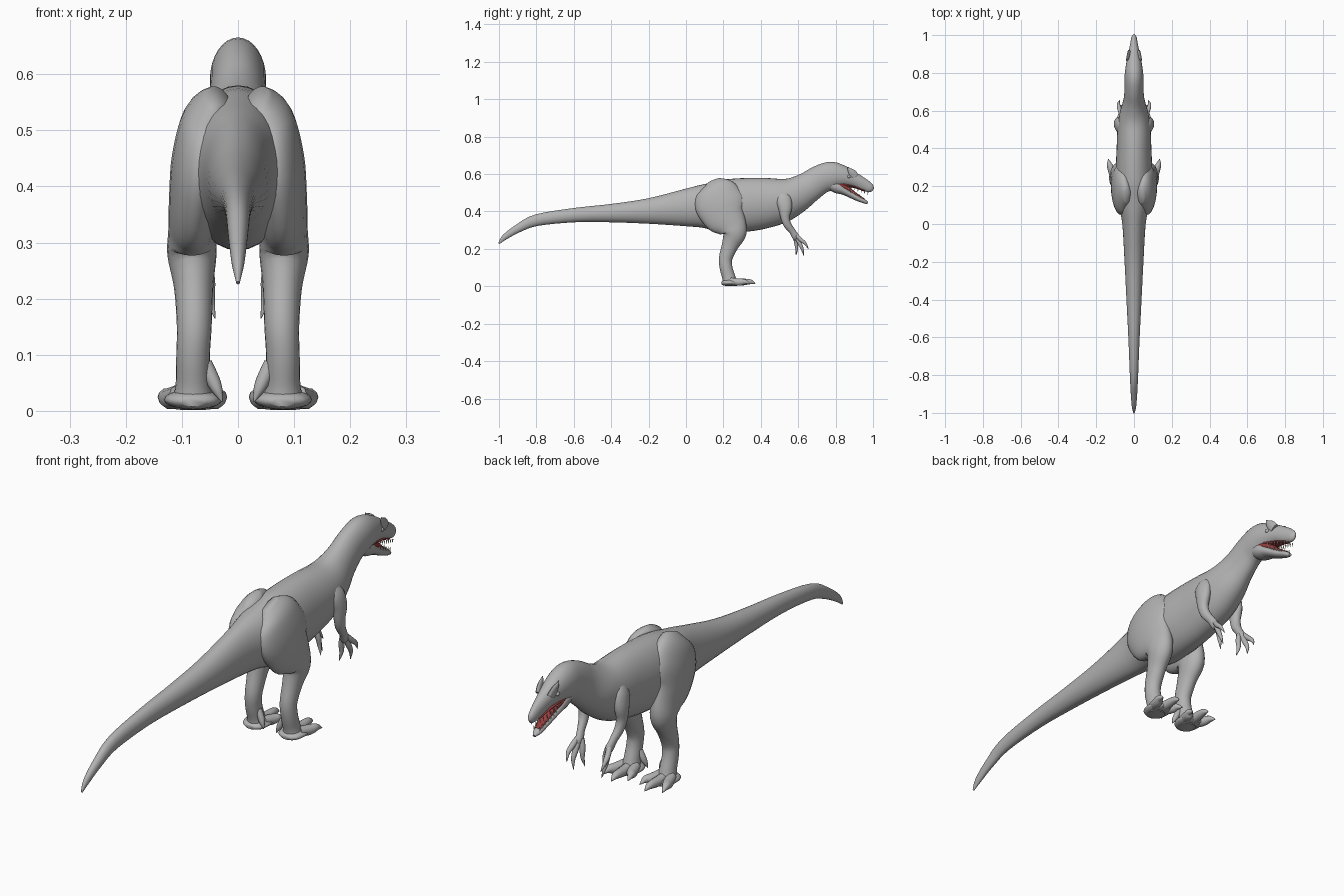
import bpy, bmesh, math
from mathutils import Vector


def material(name, r, g, b):
    m = bpy.data.materials.new(name)
    m.diffuse_color = (r, g, b, 1)
    return m


SKIN = material("grey skin", 0.45, 0.45, 0.45)
MOUTH = material("mouth red", 0.30, 0.045, 0.045)
TOOTH = material("tooth ivory", 0.75, 0.72, 0.62)


def spline(a, b, c, d, t):
    """Smooth interpolation between stations b and c."""
    return [0.5 * (2 * q + (r - p) * t + (2 * p - 5 * q + 4 * r - s) * t * t
                   + (3 * q - p - 3 * r + s) * t ** 3) for p, q, r, s in zip(a, b, c, d)]


def loft(name, stations, mat=SKIN, sides=20, steps=4, side=1):
    """Smooth tube through stations (x, y, z, half width, half depth)."""
    st = [(s[0] * side, *s[1:]) for s in stations]
    n = len(st)
    rows = [spline(st[max(i - 1, 0)], st[i], st[i + 1], st[min(i + 2, n - 1)], k / steps)
            for i in range(n - 1) for k in range(steps)] + [st[-1]]
    bm = bmesh.new()
    rings = []
    for i, row in enumerate(rows):
        t = Vector(rows[min(i + 1, len(rows) - 1)][:3]) - Vector(rows[max(i - 1, 0)][:3])
        t.normalize()
        u = Vector((1, 0, 0))
        u = (u - t * u.dot(t)).normalized()
        v = t.cross(u)
        ring = []
        for k in range(sides):
            a = math.tau * k / sides
            ring.append(bm.verts.new(Vector(row[:3]) + u * math.cos(a) * max(row[3], 0.0008)
                                     + v * math.sin(a) * max(row[4], 0.0008)))
        rings.append(ring)
    for r0, r1 in zip(rings, rings[1:]):
        for k in range(sides):
            j = (k + 1) % sides
            bm.faces.new((r0[k], r0[j], r1[j], r1[k]))
    bm.faces.new(rings[0])
    bm.faces.new(rings[-1])
    bmesh.ops.recalc_face_normals(bm, faces=bm.faces)
    me = bpy.data.meshes.new(name)
    bm.to_mesh(me)
    bm.free()
    me.materials.append(mat)
    ob = bpy.data.objects.new(name, me)
    bpy.context.collection.objects.link(ob)
    bpy.context.view_layer.objects.active = ob
    ob.select_set(True)
    bpy.ops.object.shade_smooth_by_angle(angle=math.radians(60))
    ob.select_set(False)
    return ob


def digit(name, pts, r, side):
    """Finger or toe with a swollen joint and a pointed claw."""
    widths = (r, r * 1.05, r * 0.75, 0.001)
    loft(name, [(*p, w, w) for p, w in zip(pts, widths)], sides=10, side=side)


# Tail, torso, neck, cranium and upper jaw
body = [(-1, .228, .003, .004), (-.97, .262, .011, .015), (-.9, .308, .017, .022),
        (-.8, .353, .022, .031), (-.6, .380, .03, .038), (-.4, .391, .04, .049),
        (-.2, .402, .05, .068), (0, .42, .062, .1), (.1, .428, .082, .118),
        (.2, .428, .095, .141), (.3, .434, .096, .144), (.4, .443, .092, .138),
        (.5, .457, .088, .122), (.58, .485, .077, .1), (.655, .53, .056, .083),
        (.72, .572, .05, .077), (.78, .59, .05, .076), (.835, .587, .044, .060),
        (.9, .568, .031, .04), (.955, .541, .02, .032), (.987, .523, .014, .023),
        (1, .515, .005, .010)]
loft("body", [(0, *s) for s in body], sides=32)

# Open lower jaw, mouth lining and tongue
loft("lower_jaw", [(0, .765, .55, .036, .03), (0, .81, .53, .04, .034), (0, .85, .508, .034, .022),
                   (0, .91, .475, .023, .016), (0, .95, .456, .017, .012), (0, .972, .445, .006, .006)])
loft("mouth_lining", [(0, .80, .55, .036, .02), (0, .84, .535, .033, .022), (0, .865, .522, .029, .014),
                      (0, .90, .497, .02, .009), (0, .95, .466, .012, .005)], MOUTH)
loft("mouth_roof", [(0, .84, .545, .033, .012), (0, .90, .531, .023, .006),
                    (0, .955, .511, .013, .005)], MOUTH)

for s, tag in ((1, "right"), (-1, "left")):
    # Teeth along both jaws
    for i in range(7):
        f = i / 6
        y, x = .868 + .105 * f, .03 - .018 * f
        z = .537 - .034 * f
        loft(f"upper_tooth_{tag}", [(x, y, z, .003, .003), (x, y - .002, z - .014, .0008, .0008)],
             TOOTH, 6, 1, s)
        y, x = .868 + .085 * f, .027 - .014 * f
        z = .507 - .044 * f
        loft(f"lower_tooth_{tag}", [(x, y, z, .003, .003), (x, y + .002, z + .015, .0008, .0008)],
             TOOTH, 6, 1, s)

    # Brow crest and eye
    loft(f"brow_crest_{tag}", [(.026, .905, .585, .009, .022), (.031, .888, .607, .008, .020),
                               (.035, .873, .625, .005, .010), (.036, .866, .638, .001, .001)],
         sides=12, side=s)
    loft(f"eye_{tag}", [(.034, .862, .588, .004, .004), (.034, .868, .587, .008, .008),
                        (.034, .874, .586, .008, .008), (.034, .88, .585, .003, .003)],
         sides=10, side=s)

    # Hind leg from hip to ankle
    loft(f"hind_leg_{tag}", [(.035, .15, .562, .02, .04), (.053, .165, .52, .045, .105),
                             (.068, .18, .45, .05, .135), (.078, .205, .38, .045, .118),
                             (.082, .243, .325, .042, .084), (.082, .258, .28, .044, .064),
                             (.079, .236, .22, .035, .045), (.078, .212, .15, .031, .036),
                             (.08, .214, .10, .03, .034), (.08, .228, .05, .031, .035),
                             (.08, .235, .018, .036, .038), (.08, .235, .004, .034, .036)],
         sides=24, side=s)

    # Foot pad, three toes and the small inner toe
    loft(f"foot_pad_{tag}", [(.08, .19, .015, .02, .008), (.08, .205, .018, .042, .015),
                             (.08, .24, .02, .052, .018), (.08, .275, .018, .046, .015),
                             (.08, .295, .015, .025, .01)], side=s)
    for i, (tx, ty) in enumerate(((.027, .335), (.075, .372), (.136, .345))):
        bx = .08 + (i - 1) * .024
        digit(f"toe_{i + 1}_{tag}", [(bx, .24, .028), (bx + (tx - bx) * .45, .285, .022),
                                     (bx + (tx - bx) * .8, ty - .03, .024), (tx, ty, .012)], .019, s)
    digit(f"inner_toe_{tag}", [(.058, .215, .085), (.045, .212, .055),
                               (.036, .208, .035), (.028, .205, .016)], .012, s)

    # Foreleg
    loft(f"arm_{tag}", [(.062, .51, .50, .014, .025), (.074, .52, .465, .024, .042),
                        (.083, .53, .42, .024, .037), (.084, .53, .37, .02, .025),
                        (.08, .542, .33, .018, .021), (.073, .568, .295, .014, .017),
                        (.067, .586, .265, .014, .019), (.065, .594, .25, .008, .012)],
         sides=16, side=s)
    # Three clawed fingers
    for i, pts in enumerate((
            [(.06, .582, .27), (.052, .588, .235), (.049, .592, .20), (.041, .588, .165)],
            [(.067, .59, .265), (.07, .608, .228), (.07, .622, .198), (.063, .63, .162)],
            [(.072, .592, .272), (.079, .615, .248), (.082, .638, .228), (.076, .655, .198)])):
        digit(f"finger_{i + 1}_{tag}", pts, .0105, s)
